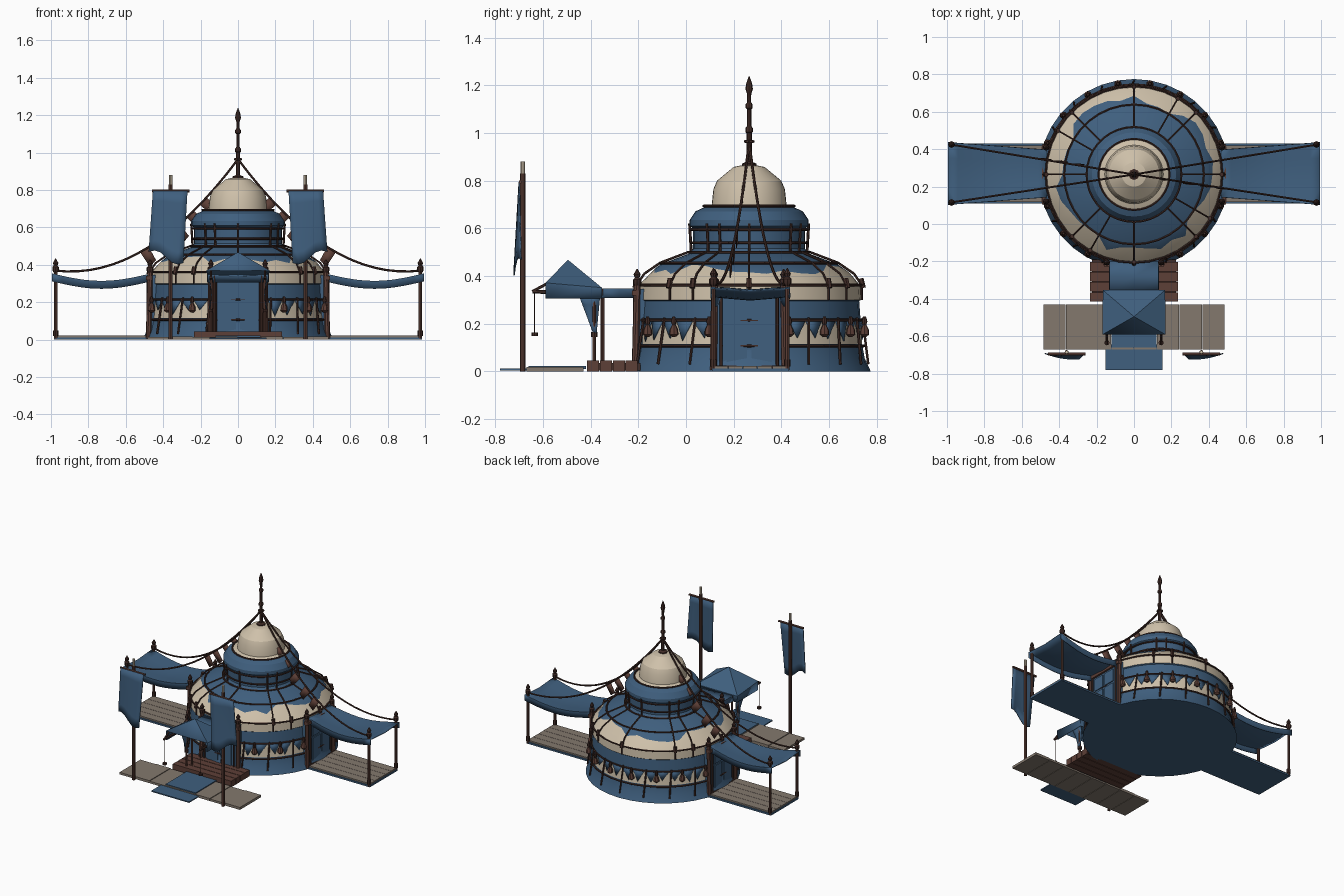
import bpy, bmesh, random
from math import sin, cos, pi, radians
from mathutils import Vector, Matrix

random.seed(4)
if "Cube" in bpy.data.objects:
    bpy.data.objects.remove(bpy.data.objects["Cube"])

CY = 0.265  # tent centre on y


def material(name, rgb):
    m = bpy.data.materials.new(name)
    m.use_nodes = True
    m.diffuse_color = (*rgb, 1)
    m.node_tree.nodes["Principled BSDF"].inputs["Base Color"].default_value = (*rgb, 1)
    return m


MATS = [material("blue cloth", (0.05, 0.115, 0.21)),
        material("cream cloth", (0.62, 0.53, 0.40)),
        material("red brown wood", (0.11, 0.05, 0.038)),
        material("dark wood", (0.055, 0.026, 0.021)),
        material("grey planks", (0.23, 0.19, 0.155))]
BLUE, CREAM, BROWN, DARK, GREY = range(5)


def finish(name, bm, angle=35, thick=0, recalc=True):
    if recalc:
        bmesh.ops.recalc_face_normals(bm, faces=bm.faces)
    me = bpy.data.meshes.new(name)
    bm.to_mesh(me)
    bm.free()
    for m in MATS:
        me.materials.append(m)
    me.shade_smooth()
    me.set_sharp_from_angle(angle=radians(angle))
    ob = bpy.data.objects.new(name, me)
    bpy.context.collection.objects.link(ob)
    if thick:
        mod = ob.modifiers.new("thickness", 'SOLIDIFY')
        mod.thickness = thick
        mod.offset = 0
    return ob


def paint(verts, m):
    for v in verts:
        for f in v.link_faces:
            f.material_index = m


def box(bm, lo, hi, m):
    lo, hi = Vector(lo), Vector(hi)
    mat = Matrix.Translation((lo + hi) / 2) @ Matrix.Diagonal((*(hi - lo), 1))
    paint(bmesh.ops.create_cube(bm, size=1, matrix=mat)["verts"], m)


def rod(bm, a, b, r, m=DARK, r2=None, sides=6):
    a, b = Vector(a), Vector(b)
    d = b - a
    mat = Matrix.Translation((a + b) / 2) @ d.to_track_quat('Z', 'Y').to_matrix().to_4x4()
    out = bmesh.ops.create_cone(bm, cap_ends=True, segments=sides, radius1=r,
                                radius2=r if r2 is None else r2, depth=d.length, matrix=mat)
    paint(out["verts"], m)


def chain(bm, pts, r, m=DARK):
    for a, b in zip(pts, pts[1:]):
        rod(bm, a, b, r, m)


def around(a, r, z):
    return Vector((r * cos(a), CY + r * sin(a), z))


def hoop(bm, r, z, thick, n=36):
    chain(bm, [around(2 * pi * i / n, r, z) for i in range(n + 1)], thick)


def lathe(bm, profile, at=(0, 0, 0), segs=36, ragged=None):
    """Profile points are (radius, height, material of the band above)."""
    rings = []
    for i, (r, z, _) in enumerate(profile):
        ring = []
        for s in range(segs):
            t = random.random() if i == ragged else 0
            nr, nz = profile[i + 1][:2] if t else (r, z)
            rr, zz, a = r + (nr - r) * t, z + (nz - z) * t, 2 * pi * s / segs
            ring.append(bm.verts.new((at[0] + rr * cos(a), at[1] + rr * sin(a), at[2] + zz)))
        rings.append(ring)
    for (lo, hi), p in zip(zip(rings, rings[1:]), profile):
        for s in range(segs):
            n = (s + 1) % segs
            bm.faces.new((lo[s], lo[n], hi[n], hi[s])).material_index = p[2]
    bm.faces.new(rings[0][::-1]).material_index = profile[0][2]
    bm.faces.new(rings[-1]).material_index = profile[-1][2]


def cloth(name, f, nu, nv, thick=0.006, m=BLUE):
    bm = bmesh.new()
    g = [[bm.verts.new(f(i / nu, j / nv)) for j in range(nv + 1)] for i in range(nu + 1)]
    for i in range(nu):
        for j in range(nv):
            bm.faces.new((g[i][j], g[i + 1][j], g[i + 1][j + 1], g[i][j + 1])).material_index = m
    return finish(name, bm, 40, thick)


def finial(bm, x, y, z, s=1.0):
    lathe(bm, [(.009 * s, 0, DARK), (.018 * s, .012 * s, DARK), (.018 * s, .03 * s, DARK),
               (.01 * s, .038 * s, DARK), (.015 * s, .052 * s, DARK), (.002, .075 * s, DARK)],
          (x, y, z), 8)


# Round tent body, roof, drum and crown
bm = bmesh.new()
lathe(bm, [(.51, 0, BLUE), (.505, .012, BLUE), (.485, .055, BLUE), (.474, .115, CREAM),
           (.468, .21, BLUE), (.462, .295, BLUE), (.47, .3, CREAM), (.466, .36, CREAM),
           (.435, .405, BLUE), (.37, .45, BLUE), (.25, .495, BLUE), (.235, .515, BLUE),
           (.235, .6, BLUE), (.25, .61, BLUE), (.25, .635, BLUE), (.225, .672, BLUE),
           (.185, .69, CREAM), (.157, .7, CREAM), (.15, .765, CREAM), (.135, .8, CREAM),
           (.065, .858, CREAM), (.03, .865, CREAM)], (0, CY, 0), 36, ragged=8)
finish("tent_body", bm, 25)

# Pointed pattern on the lower wall
bm = bmesh.new()
for i in range(36):
    a, w = 2 * pi * i / 36, 2 * pi / 36
    tri = [around(a, .472, .212), around(a + w, .472, .212),
           around(a + w * random.uniform(.3, .7), .478, random.uniform(.125, .16))]
    bm.faces.new([bm.verts.new(p) for p in tri]).material_index = BLUE
finish("wall_points", bm, thick=.004, recalc=False)

# Ropes, ribs and rails wrapped round the tent
bm = bmesh.new()
for r, z in ((.476, .215), (.482, .107), (.472, .362), (.374, .455), (.254, .5),
             (.245, .54), (.245, .595), (.19, .694)):
    hoop(bm, r, z, .006)
for k in range(12):
    a = 2 * pi * k / 12 + pi / 12 * (k % 3 == 1)
    chain(bm, [around(a, r, z) for r, z in
               ((.472, .3), (.472, .362), (.44, .41), (.373, .456), (.252, .502))], .005)
    rod(bm, around(a, .243, .5), around(a, .25, .62), .006)
    rod(bm, around(a, .478, .35), around(a, .468, .39), .012)
finish("tent_ropes", bm)

# Hanging pouches and wall pegs, left out where the doors are
bm = bmesh.new()
for k in range(36):
    deg = k * 10
    if min(abs((deg - d + 180) % 360 - 180) for d in (0, 180, 270)) < 19:
        continue
    a = radians(deg)
    if k % 2 == 0:
        p = around(a, .492, .145)
        lathe(bm, [(.008, 0, BROWN), (.02, .01, BROWN), (.018, .03, BROWN), (.008, .05, DARK),
                   (.012, .065, DARK), (.006, .085, DARK)], p, 7)
    else:
        rod(bm, around(a, .5, .03), around(a + .03, .476, .225), .006)
finish("pouches_and_pegs", bm)

# Three doors with frames, built facing +x then turned into place
for name, ang in (("left_door", 0), ("right_door", pi), ("front_door", -pi / 2)):
    bm = bmesh.new()
    box(bm, (.38, -.15, .005), (.472, .15, .345), BLUE)
    box(bm, (.46, -.11, .02), (.478, .11, .32), BLUE)
    for s in (-1, 1):
        box(bm, (.47, min(s * .01, s * .095), .04), (.484, max(s * .01, s * .095), .2), BLUE)
        box(bm, (.47, min(s * .01, s * .095), .215), (.484, max(s * .01, s * .095), .305), BLUE)
        rod(bm, (.482, s * .118, .01), (.482, s * .118, .325), .007)
        rod(bm, (.478, s * .15, .005), (.47, s * .145, .36), .015, BROWN, sides=8)
        finial(bm, .47, s * .145, .355)
    box(bm, (.46, -.16, .318), (.492, .16, .34), BROWN)
    box(bm, (.46, -.15, .008), (.495, .15, .025), DARK)
    bm.transform(Matrix.Translation((0, CY, 0)) @ Matrix.Rotation(ang, 4, 'Z'))
    finish(name, bm)

# Mast
bm = bmesh.new()
lathe(bm, [(.03, .85, DARK), (.03, .872, DARK), (.012, .88, DARK), (.011, 1.0, DARK),
           (.016, 1.005, DARK), (.016, 1.02, DARK), (.009, 1.03, DARK), (.009, 1.1, DARK),
           (.015, 1.105, DARK), (.015, 1.12, DARK), (.008, 1.13, DARK), (.009, 1.165, DARK),
           (.016, 1.185, DARK), (.012, 1.21, DARK), (.001, 1.24, DARK)], (0, CY, 0), 8)
hoop_pts = [Vector((.016 * cos(a), CY + .016 * sin(a), .965)) for a in [i * pi / 4 for i in range(9)]]
chain(bm, hoop_pts, .007)
finish("mast", bm)


# Side awnings, their posts, floors, guy ropes and pennants
def guy(sx, y, t):
    return Vector((0, CY, .965)).lerp(Vector((sx * .98, y, .37)), t) - Vector((0, 0, .72 * t * (1 - t)))


for sx, side in ((1, "left"), (-1, "right")):
    def awning(u, v, sx=sx):
        half = .125 + .04 * u
        across = (-1, -1, -.5, 0, .5, 1, 1)[round(v * 6)]
        drop = .04 if v in (0, 1) else .012 * (1 - abs(across))
        return (sx * (.465 + .53 * u), .27 + across * half, .352 - .04 * sin(pi * u) - drop)
    cloth(side + "_awning", awning, 10, 6)

    bm = bmesh.new()
    xs = sorted((sx * .44, sx * .985))
    box(bm, (xs[0], .11, 0), (xs[1], .43, .012), BLUE)
    for i in range(5):
        y = .118 + i * .061
        box(bm, (xs[0] + .005, y, .01), (xs[1] - .005, y + .059, .022), GREY)
    finish(side + "_floor", bm)

    bm = bmesh.new()
    for y in (.115, .425):
        rod(bm, (sx * .975, y, .005), (sx * .975, y, .37), .009, BROWN, sides=8)
        finial(bm, sx * .975, y, .358)
        rod(bm, (sx * .975, y, .02), (sx * .975, y, .05), .014, DARK, sides=8)
        chain(bm, [guy(sx, y, i / 16) for i in range(17)], .006)
    finish(side + "_posts_and_ropes", bm)

    bm = bmesh.new()
    y = .115 if sx > 0 else .425
    for t in (.19, .26, .34, .43, .51):
        p = guy(sx, y, t)
        along = (guy(sx, y, t + .02) - p).normalized()
        down = along.cross(Vector((0, 1, 0))).normalized() * sx
        down = (down if down.z < 0 else -down) * .09
        quad = [p - along * .027, p + along * .027, p + along * .022 + down, p - along * .025 + down * .9]
        bm.faces.new([bm.verts.new(q) for q in quad]).material_index = BROWN
    finish(side + "_pennants", bm, thick=.004)

    # Banner on a tall pole
    def banner(u, v, sx=sx):
        return (sx * (.27 + .185 * u + .022 * v), -.7 + v * (.03 * u - .022) - .01 * v * sin(pi * u),
                .795 - v * (.385 - .06 * u + .02 * sin(2 * pi * u)))
    cloth(side + "_banner", banner, 6, 6)
    bm = bmesh.new()
    rod(bm, (sx * .36, -.685, 0), (sx * .36, -.685, .83), .011, BROWN, sides=8)
    rod(bm, (sx * .36, -.685, .83), (sx * .36, -.685, .88), .009, CREAM, sides=8)
    rod(bm, (sx * .26, -.695, .795), (sx * .46, -.695, .795), .008, BROWN)
    finish(side + "_banner_pole", bm)

    # Porch post, bracket, lantern and curtain
    bm = bmesh.new()
    for x, y, top in ((.145, -.385, .33), (.125, -.35, .345)):
        rod(bm, (sx * x, y, .03), (sx * x, y, top), .008, BROWN, sides=8)
    rod(bm, (sx * .145, -.385, .145), (sx * .145, -.385, .165), .014, DARK, sides=8)
    rod(bm, (sx * .145, -.36, .325), (sx * .145, -.645, .335), .008)
    rod(bm, (sx * .145, -.58, .37), (sx * .145, -.645, .335), .006)
    rod(bm, (sx * .145, -.635, .335), (sx * .145, -.635, .16), .002)
    rod(bm, (sx * .145, -.635, .148), (sx * .145, -.635, .163), .014, DARK, sides=8)
    finish(side + "_porch_post", bm)
    cloth(side + "_curtain", lambda u, v, sx=sx: (
        sx * (.155 - .012 * sin(pi * v)), -.45 + .09 * u + (.06 * (1 - u) - .015 * u) * v,
        .32 - .16 * v), 3, 4)

# Porch roof: pointed canopy with a hanging edge, then a flat link to the tent
bm = bmesh.new()
plan = ((-.165, -.59, .37), (.165, -.59, .37), (.165, -.355, .35), (-.165, -.355, .35))
eave = [bm.verts.new(p) for p in plan]
hem = [bm.verts.new((x * .98, y, .305)) for x, y, z in plan]
peak = bm.verts.new((0, -.495, .465))
for i in range(4):
    n = (i + 1) % 4
    bm.faces.new((eave[i], eave[n], peak))
    if i != 0:
        bm.faces.new((hem[i], hem[n], eave[n], eave[i]))
finish("porch_canopy", bm, 20, .006)
cloth("porch_link", lambda u, v: (
    (-.13, -.13, 0, .13, .13)[round(u * 4)], -.36 + .16 * v,
    (.308, .345, .34, .345, .308)[round(u * 4)]), 4, 2)

# Porch deck, walkway and rug
bm = bmesh.new()
for i in range(4):
    y = -.415 + i * .054
    box(bm, (-.235, y, 0), (.235, y + .05, .045), BROWN)
box(bm, (-.225, -.41, .003), (.225, -.19, .036), DARK)
finish("porch_deck", bm)
bm = bmesh.new()
for i in range(8):
    x = -.485 + i * .1215
    box(bm, (x, -.67, 0), (x + .119, -.43, .015 + .003 * (i % 2)), GREY)
finish("walkway", bm)
bm = bmesh.new()
box(bm, (-.152, -.78, .004), (.152, -.645, .012), BLUE)
box(bm, (-.12, -.66, .01), (.12, -.42, .023), BLUE)
finish("rug", bm)
